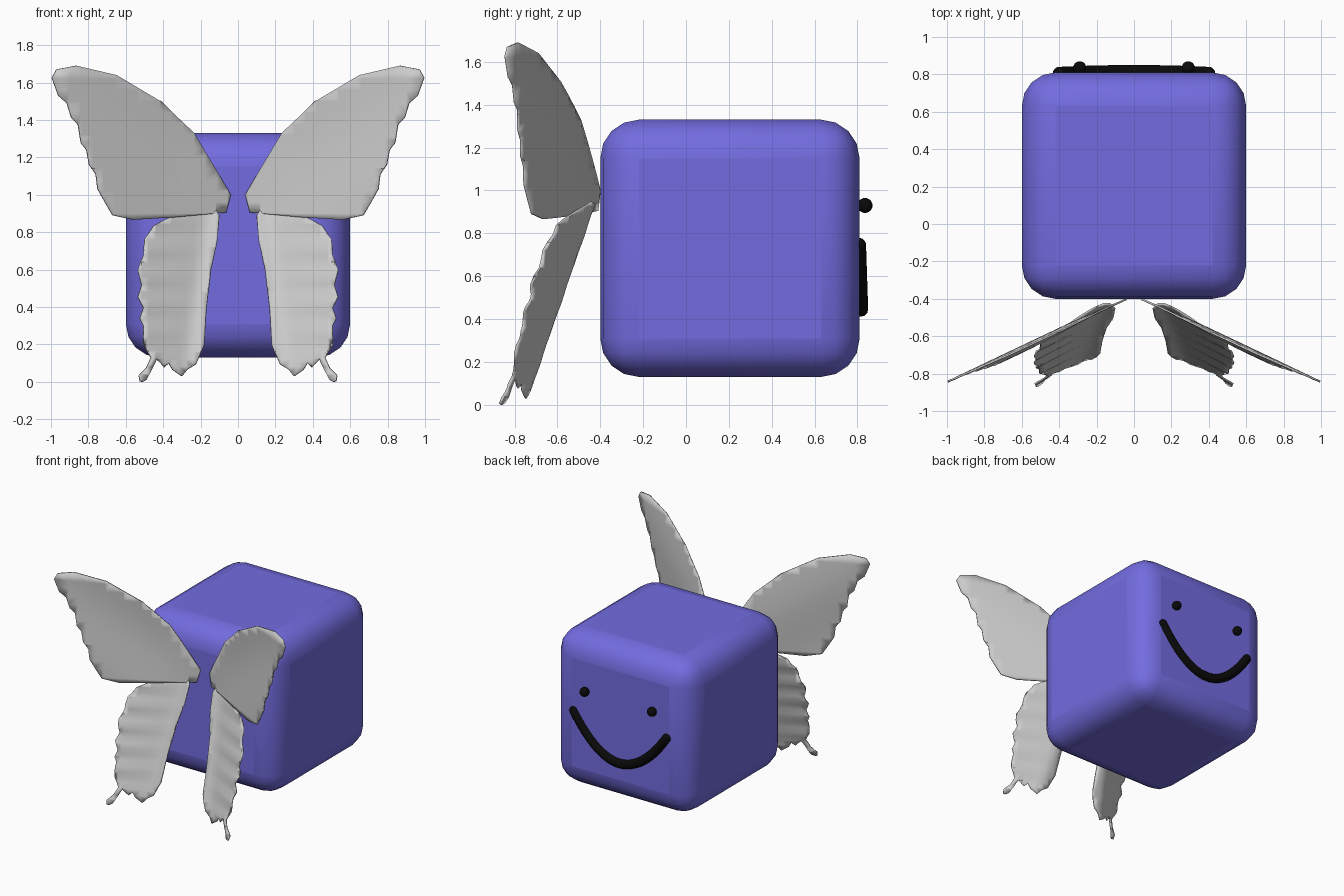
import bpy, bmesh, math

cube = bpy.data.objects.get("Cube")
if cube:
    bpy.data.objects.remove(cube, do_unlink=True)


def material(name, rgb):
    mat = bpy.data.materials.new(name)
    mat.use_nodes = True
    color = (*rgb, 1)
    mat.diffuse_color = color
    mat.node_tree.nodes["Principled BSDF"].inputs["Base Color"].default_value = color
    return mat


violet = material("violet", (0.17, 0.15, 0.74))
grey = material("grey", (0.6, 0.6, 0.6))
black = material("black", (0.003, 0.003, 0.003))


def finish(obj, name, mat, angle=60):
    obj.name = name
    obj.data.materials.clear()
    obj.data.materials.append(mat)
    bpy.ops.object.select_all(action="DESELECT")
    obj.select_set(True)
    bpy.context.view_layer.objects.active = obj
    bpy.ops.object.shade_smooth_by_angle(angle=math.radians(angle))
    return obj


def ball(name, location, radius):
    bpy.ops.mesh.primitive_uv_sphere_add(segments=20, ring_count=12,
                                         radius=radius, location=location)
    return finish(bpy.context.object, name, black)


def wing_pair(name, outline, depth, step):
    """Flat outline in x and z, sliced into a grid, bent by depth(x, z), mirrored."""
    bm = bmesh.new()
    bm.faces.new([bm.verts.new((x, 0, z)) for x, z in outline])
    for axis, count in ((0, 1.0), (2, 1.7)):
        normal = [0, 0, 0]
        normal[axis] = 1
        for i in range(1, int(count / step)):
            point = [i * step * n for n in normal]
            geom = bm.verts[:] + bm.edges[:] + bm.faces[:]
            bmesh.ops.bisect_plane(bm, geom=geom, plane_co=point, plane_no=normal)
    bmesh.ops.triangulate(bm, faces=[f for f in bm.faces if len(f.verts) > 4])
    for v in bm.verts:
        v.co.y = depth(v.co.x, v.co.z)
    bmesh.ops.recalc_face_normals(bm, faces=bm.faces)
    mesh = bpy.data.meshes.new(name)
    bm.to_mesh(mesh)
    bm.free()
    obj = bpy.data.objects.new(name, mesh)
    bpy.context.collection.objects.link(obj)
    finish(obj, name, grey)
    mirror = obj.modifiers.new("Mirror", "MIRROR")
    mirror.use_mirror_merge = False
    solid = obj.modifiers.new("Thickness", "SOLIDIFY")
    solid.thickness = 0.01
    solid.offset = 0
    return obj


# Rounded body block
bpy.ops.mesh.primitive_cube_add(size=1, location=(0, 0.205, 0.73))
body = bpy.context.object
body.scale = (1.2, 1.21, 1.2)
bpy.ops.object.transform_apply(location=False, rotation=False, scale=True)
bevel = body.modifiers.new("Rounding", "BEVEL")
bevel.width = 0.18
bevel.segments = 4
finish(body, "body", violet)
bpy.ops.object.modifier_apply(modifier="Rounding")
finish(body, "body", violet)

# Eyes on the back face
for side, x in (("left", 0.29), ("right", -0.29)):
    ball(side + "_eye", (x, 0.835, 0.93), 0.035)

# Smiling mouth: a bent tube with round ends
curve = bpy.data.curves.new("mouth", "CURVE")
curve.dimensions = "3D"
curve.bevel_depth = 0.034
curve.bevel_resolution = 4
spline = curve.splines.new("POLY")
count = 29
spline.points.add(count - 1)
for i, p in enumerate(spline.points):
    t = 2 * i / (count - 1) - 1
    p.co = (0.4 * t, 0.816 - 0.01 * t * t, 0.445 + 0.3 * t * t, 1)
ends = [spline.points[0].co.to_3d(), spline.points[-1].co.to_3d()]
mouth = bpy.data.objects.new("mouth", curve)
bpy.context.collection.objects.link(mouth)
bpy.ops.object.select_all(action="DESELECT")
mouth.select_set(True)
bpy.context.view_layer.objects.active = mouth
bpy.ops.object.convert(target="MESH")
finish(bpy.context.object, "mouth", black)
for side, end in zip(("right", "left"), ends):
    ball(side + "_mouth_end", end, 0.034)

# Upper wings: nearly flat, swept forward and outward
upper = [(.04, 1), (.11, 1.12), (.235, 1.33), (.415, 1.5), (.65, 1.64),
         (.865, 1.69), (.97, 1.67), (.995, 1.625), (.96, 1.53), (.915, 1.49),
         (.89, 1.41), (.855, 1.375), (.84, 1.28), (.81, 1.24), (.795, 1.16),
         (.76, 1.11), (.75, 1.03), (.705, .95), (.67, .89), (.56, .866),
         (.33, .88), (.065, .905)]


def upper_depth(x, z):
    across = (z - 0.95) - 0.7 * x
    return -0.385 - 0.475 * x + 0.015 * math.cos(across * 6) * min(1, x * 3)


wing_pair("upper_wings", upper, upper_depth, 0.06)

# Lower wings: scalloped edge, a small tail, inner edge curled forward
lower = [(.1, .89), (.11, .76), (.145, .6), (.17, .385), (.18, .2),
         (.225, .095), (.27, .065), (.3, .03), (.35, .065), (.37, .1), (.395, .08),
         (.435, .12), (.475, .04), (.49, .01), (.51, 0), (.525, .005), (.53, .035),
         (.49, .075), (.465, .13), (.505, .2), (.505, .3), (.525, .34),
         (.505, .395), (.535, .455), (.515, .515), (.535, .6), (.505, .68),
         (.5, .76), (.45, .835), (.395, .865), (.3, .91), (.2, .945), (.13, .94)]


def lower_depth(x, z):
    inner = 0.1 + 0.13 * (0.9 - z)
    u = x - inner
    curl = 0.045 * max(0, 1 - max(u, 0) / 0.09) ** 2
    ripple = 0.008 * math.sin(z * 42) * min(1, max(0, u) * 3)
    return -0.425 - 0.5 * (x - 0.12) + 0.28 * (z - 0.87) - curl + ripple


wing_pair("lower_wings", lower, lower_depth, 0.04)
